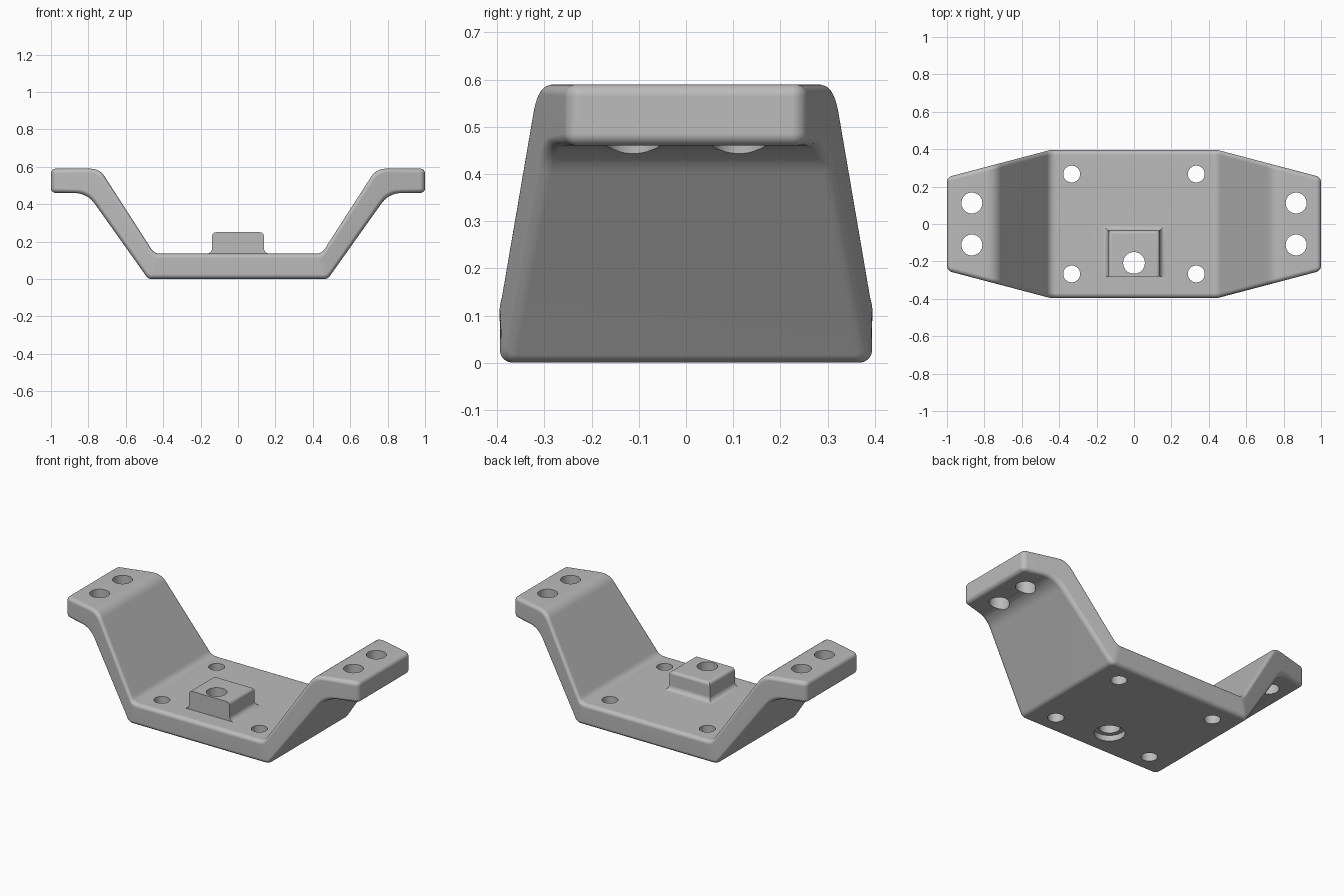
import bpy, bmesh, math
from mathutils import Vector

if "Cube" in bpy.data.objects:
    bpy.data.objects.remove(bpy.data.objects["Cube"], do_unlink=True)

GREY = (0.5, 0.5, 0.5, 1)
mat = bpy.data.materials.new("light grey")
mat.use_nodes = True
mat.diffuse_color = GREY
mat.node_tree.nodes["Principled BSDF"].inputs["Base Color"].default_value = GREY

EDGE = 0.025   # edge rounding
STEPS = 5


def loft(name, rings):
    """Skin a list of equally long closed rings and cap both ends."""
    bm = bmesh.new()
    loops = [[bm.verts.new(p) for p in ring] for ring in rings]
    n = len(loops[0])
    for a, b in zip(loops, loops[1:]):
        for i in range(n):
            j = (i + 1) % n
            bm.faces.new((a[i], a[j], b[j], b[i]))
    bm.faces.new(loops[0])
    bm.faces.new(loops[-1])
    bmesh.ops.recalc_face_normals(bm, faces=bm.faces)
    mesh = bpy.data.meshes.new(name)
    bm.to_mesh(mesh)
    bm.free()
    mesh.materials.append(mat)
    obj = bpy.data.objects.new(name, mesh)
    bpy.context.collection.objects.link(obj)
    return obj


def fillet(a, b, c, d):
    """Points rounding the corner b of the path a-b-c."""
    a, b, c = Vector(a), Vector(b), Vector(c)
    p = b + (a - b).normalized() * d
    q = b + (c - b).normalized() * d
    ts = [i / STEPS for i in range(STEPS + 1)]
    return [p * (1 - t) ** 2 + b * 2 * t * (1 - t) + q * t * t for t in ts]


def half_width(x):
    """Plan outline: straight middle, tapering arms."""
    return 0.395 - max(0, abs(x) - 0.45) * 0.145 / 0.55


def section(u, l, inset):
    """Rounded rectangle between an upper and a lower profile point."""
    up = (u - l).normalized()
    r = max(0.003, EDGE - inset)
    ring = []
    for quad, (sy, sn) in enumerate([(1, 1), (-1, 1), (-1, -1), (1, -1)]):
        centre = (u if sn > 0 else l) - up * sn * r
        for i in range(STEPS + 1):
            a = (quad + i / STEPS) * math.pi / 2
            p = centre + up * r * math.sin(a)
            y = sy * (half_width(p.x) - inset - r) + r * math.cos(a)
            ring.append((p.x, y, p.y))
    return ring


# Bracket body: profile of one arm, mirrored
top = [(0, 0.135), (0.447, 0.135), (0.74, 0.59), (1, 0.59)]
low = [(0, 0), (0.48, 0), (0.807, 0.46), (1, 0.46)]
upper = fillet(*top[:3], 0.03) + fillet(*top[1:], 0.05)
lower = fillet(*low[:3], 0.02) + fillet(*low[1:], 0.07)
half = [section(u, l, 0) for u, l in zip(upper, lower)]
for i in range(STEPS + 1):
    t = i / STEPS * math.pi / 2
    x, inset = 1 - EDGE + EDGE * math.sin(t), EDGE * (1 - math.cos(t))
    half.append(section(Vector((x, 0.59 - inset)), Vector((x, 0.46 + inset)), inset))
mirrored = [[(-x, y, z) for x, y, z in ring] for ring in reversed(half)]
body = loft("bracket_body", mirrored + half)

# Raised boss: flared foot, rounded top, flat front
levels = [(0.03, 0.11), (0.03, 0.135)]
for i in range(1, STEPS + 1):
    t = i / STEPS * math.pi / 2
    levels.append((0.03 * (1 - math.sin(t)), 0.135 + 0.03 * (1 - math.cos(t))))
for i in range(STEPS + 1):
    t = i / STEPS * math.pi / 2
    levels.append((-0.02 * (1 - math.cos(t)), 0.23 + 0.02 * math.sin(t)))
boss = loft("boss", [[(-0.138 - f, -0.28, z), (0.138 + f, -0.28, z),
                      (0.138 + f, -0.035 + f, z), (-0.138 - f, -0.035 + f, z)]
                     for f, z in levels])


def combine(tool, operation):
    """Apply a boolean to the body and discard the tool."""
    mod = body.modifiers.new(operation, "BOOLEAN")
    mod.operation, mod.solver, mod.object = operation, "EXACT", tool
    bpy.context.view_layer.objects.active = body
    bpy.ops.object.modifier_apply(modifier=mod.name)
    bpy.data.objects.remove(tool, do_unlink=True)


def drill(x, y, r, z0=-0.1, z1=0.8):
    angles = [i * math.tau / 40 for i in range(40)]
    hole = loft("hole_cutter", [[(x + r * math.cos(a), y + r * math.sin(a), z)
                                 for a in angles] for z in (z0, z1)])
    combine(hole, "DIFFERENCE")


combine(boss, "UNION")

# Screw holes in the base and the arms
for sx in (-1, 1):
    for sy in (-1, 1):
        drill(sx * 0.333, sy * 0.267, 0.045)
        drill(sx * 0.867, sy * 0.112, 0.056)

# Boss hole with a counterbore underneath
drill(0, -0.208, 0.058)
drill(0, -0.208, 0.085, -0.1, 0.035)

# Smooth rounded edges, crisp hole rims
bpy.ops.object.select_all(action="DESELECT")
body.select_set(True)
bpy.context.view_layer.objects.active = body
bpy.ops.object.shade_smooth_by_angle(angle=math.radians(35))
normals = body.modifiers.new("weighted_normals", "WEIGHTED_NORMAL")
normals.keep_sharp = True
